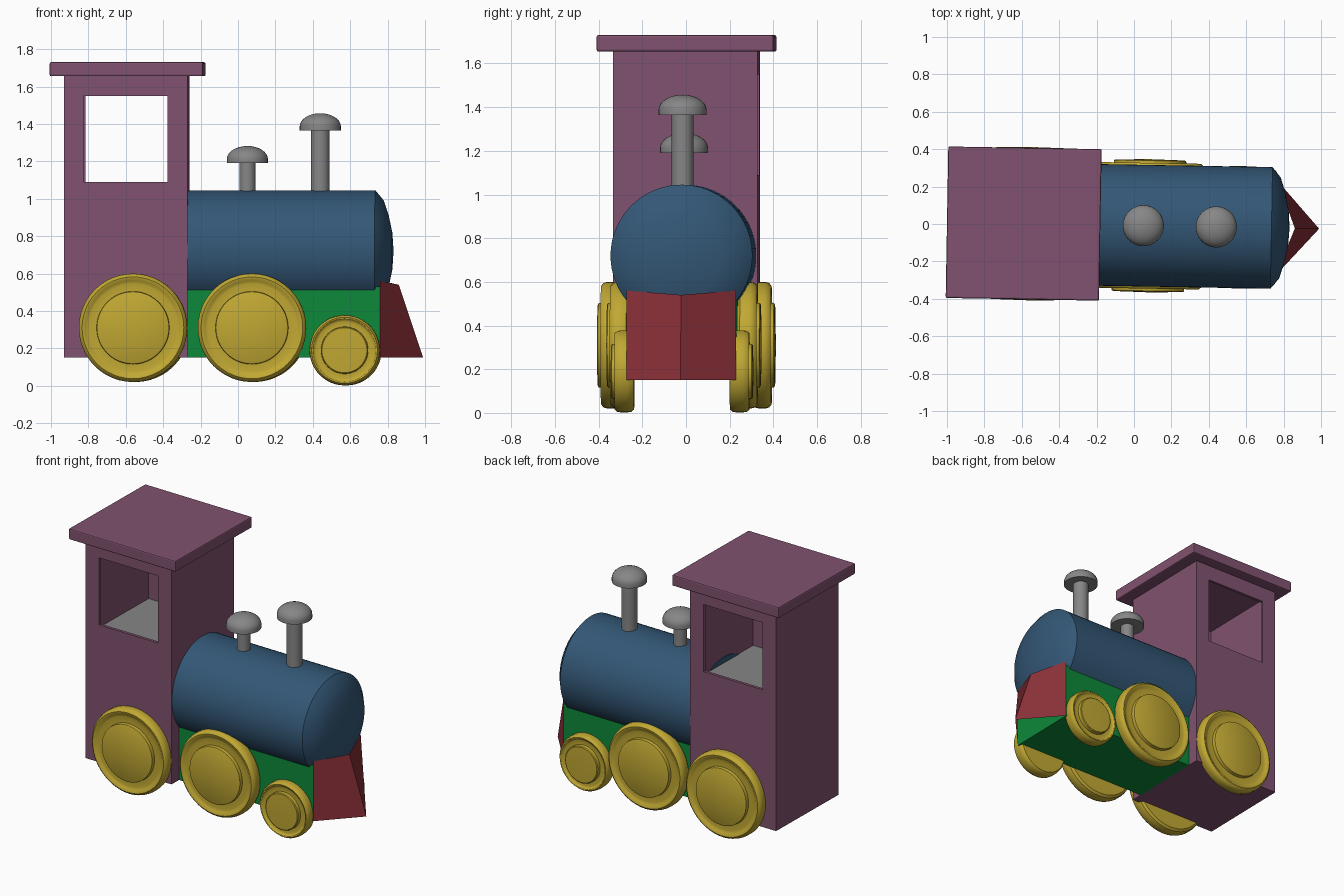
import bpy, bmesh, math
from mathutils import Matrix, Vector

if "Cube" in bpy.data.objects:
    bpy.data.objects.remove(bpy.data.objects["Cube"])

# The whole model is turned very slightly about z
TURN = Matrix.Translation((0, -0.008, 0)) @ Matrix.Rotation(-0.0175, 4, 'Z')


def material(name, rgb):
    m = bpy.data.materials.new(name)
    m.diffuse_color = (*rgb, 1)
    m.use_nodes = True
    m.node_tree.nodes["Principled BSDF"].inputs["Base Color"].default_value = m.diffuse_color
    return m


PURPLE = material("plum", (0.22, 0.085, 0.16))
BLUE = material("steel_blue", (0.033, 0.095, 0.18))
GREEN = material("green", (0.004, 0.25, 0.042))
RED = material("dark_red", (0.26, 0.03, 0.04))
YELLOW = material("mustard", (0.53, 0.39, 0.033))
GREY = material("grey", (0.24, 0.24, 0.24))


def finish(bm, name, mat, smooth=False):
    bmesh.ops.recalc_face_normals(bm, faces=bm.faces)
    me = bpy.data.meshes.new(name)
    bm.to_mesh(me)
    bm.free()
    ob = bpy.data.objects.new(name, me)
    bpy.context.collection.objects.link(ob)
    if mat:
        me.materials.append(mat)
    ob.matrix_world = TURN
    if smooth:
        bpy.ops.object.select_all(action='DESELECT')
        ob.select_set(True)
        bpy.context.view_layer.objects.active = ob
        bpy.ops.object.shade_smooth_by_angle(angle=math.radians(35))
    return ob


def box(name, mat, lo, hi, bevel=0):
    bm = bmesh.new()
    lo, hi = Vector(lo), Vector(hi)
    bmesh.ops.create_cube(bm, size=1, matrix=Matrix.Translation((lo + hi) / 2)
                          @ Matrix.Diagonal((*(hi - lo), 1)))
    if bevel:
        bmesh.ops.bevel(bm, geom=bm.edges[:], offset=bevel, segments=2,
                        affect='EDGES', profile=0.5)
    return finish(bm, name, mat)


def lathe(name, mat, profile, matrix, steps=48):
    """Spin (radius, height) points about z, then place with matrix."""
    bm = bmesh.new()
    vs = [bm.verts.new((r, 0, h)) for r, h in profile]
    es = [bm.edges.new(p) for p in zip(vs, vs[1:])]
    bmesh.ops.spin(bm, geom=vs + es, cent=(0, 0, 0), axis=(0, 0, 1),
                   angle=2 * math.pi, steps=steps)
    bmesh.ops.remove_doubles(bm, verts=bm.verts, dist=1e-4)
    bmesh.ops.transform(bm, matrix=matrix, verts=bm.verts)
    return finish(bm, name, mat, True)


# Cab with hollow upper room and side windows
cab = box("cab", PURPLE, (-0.925, -0.33, 0.15), (-0.265, 0.33, 1.66))
cutters = [box("cab_room_cutter", None, (-0.905, -0.31, 1.0), (-0.285, 0.31, 1.64)),
           box("window_cutter", None, (-0.82, -0.5, 1.09), (-0.37, 0.5, 1.55))]
for c in cutters:
    mod = cab.modifiers.new(c.name, 'BOOLEAN')
    mod.operation, mod.solver, mod.object = 'DIFFERENCE', 'EXACT', c
    c.hide_render = True
    c.hide_set(True)
box("cab_floor", GREY, (-0.905, -0.31, 0.998), (-0.285, 0.31, 1.006))
box("roof", PURPLE, (-1.0, -0.405, 1.655), (-0.18, 0.405, 1.73), 0.008)

# Boiler with domed nose, lying along x
along_x = Matrix.Translation((0, 0, 0.72)) @ Matrix.Rotation(math.pi / 2, 4, 'Y')
lathe("boiler", BLUE, [(0, -0.29), (0.325, -0.29), (0.325, 0.735), (0.27, 0.78),
                       (0.19, 0.806), (0.1, 0.825), (0, 0.832)], along_x, 64)

# Chassis
box("chassis", GREEN, (-0.27, -0.25, 0.15), (0.765, 0.25, 0.53))

# Pointed track guard: two sloping plates, open above and below
bm = bmesh.new()
for s in (-1, 1):
    bm.faces.new([bm.verts.new(p) for p in (
        (0.765, s * 0.25, 0.56), (0.86, 0, 0.54), (0.99, 0, 0.15), (0.765, s * 0.25, 0.15))])
bmesh.ops.remove_doubles(bm, verts=bm.verts, dist=1e-4)
finish(bm, "track_guard", RED)

# Chimneys: stem plus mushroom cap
for name, x, z, r in (("short_chimney", 0.05, 1.19, 0.043), ("tall_chimney", 0.44, 1.365, 0.05)):
    dome = [(0.11 * math.cos(a), 0.022 + 0.07 * math.sin(a))
            for a in (math.pi / 2 * i / 8 for i in range(8))]
    lathe(name, GREY, [(0, 1.0 - z), (r, 1.0 - z), (r, 0), (0.11, 0)] + dome + [(0, 0.092)],
          Matrix.Translation((x, 0, z)), 32)


# Wheels: rounded rim, shallow groove and raised hub disc
def wheel(name, x, y, z, R, side):
    k = R / 0.29
    prof = [(0, 0), (0.27, 0), (0.285, 0.012), (0.29, 0.03), (0.29, 0.06), (0.285, 0.077),
            (0.272, 0.088), (0.26, 0.086), (0.25, 0.078), (0.235, 0.074), (0.195, 0.076),
            (0.193, 0.1), (0.185, 0.104), (0, 0.108)]
    m = (Matrix.Translation((x, side * y, z))
         @ Matrix.Rotation(-side * math.pi / 2, 4, 'X') @ Matrix.Diagonal((k, k, 1, 1)))
    lathe(name, YELLOW, prof, m)


for side, label in ((-1, "right"), (1, "left")):
    wheel("rear_wheel_" + label, -0.555, 0.302, 0.31, 0.29, side)
    wheel("middle_wheel_" + label, 0.08, 0.248, 0.31, 0.29, side)
    wheel("front_wheel_" + label, 0.575, 0.22, 0.19, 0.188, side)
